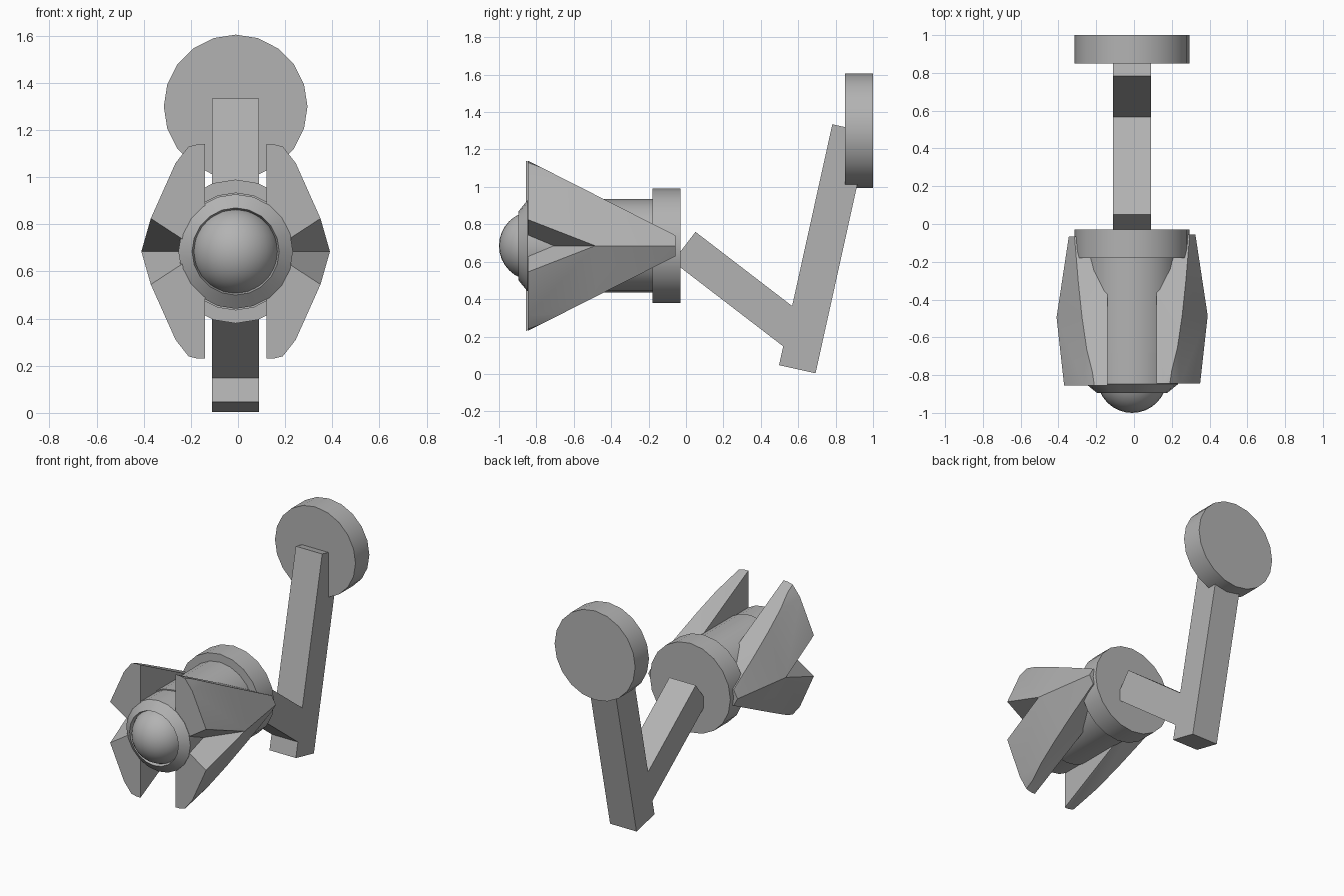
import bpy
import bmesh
import math
from mathutils import Vector

AXIS_X, LAMP_Z, PLATE_Z = -0.01, 0.685, 1.3

cube = bpy.data.objects.get("Cube")
if cube:
    bpy.data.objects.remove(cube, do_unlink=True)

grey = bpy.data.materials.new("plain grey")
grey.use_nodes = True
COLOUR = (0.45, 0.45, 0.45, 1)
grey.diffuse_color = COLOUR
grey.node_tree.nodes["Principled BSDF"].inputs["Base Color"].default_value = COLOUR


def finish(name, bm, smooth=True):
    """Turn a bmesh into a named, coloured object."""
    bmesh.ops.recalc_face_normals(bm, faces=bm.faces)
    mesh = bpy.data.meshes.new(name)
    bm.to_mesh(mesh)
    bm.free()
    mesh.materials.append(grey)
    obj = bpy.data.objects.new(name, mesh)
    bpy.context.collection.objects.link(obj)
    bpy.ops.object.select_all(action='DESELECT')
    obj.select_set(True)
    bpy.context.view_layer.objects.active = obj
    if smooth:
        bpy.ops.object.shade_smooth_by_angle(angle=math.radians(30))
    return obj


def lathe(name, z, profile, sides=20):
    """Spin a (radius, y) profile around a front-to-back axis; ends are capped."""
    bm = bmesh.new()
    rings = []
    for r, y in profile:
        rings.append([bm.verts.new((AXIS_X + r * math.sin(a), y, z + r * math.cos(a)))
                      for a in (2 * math.pi * i / sides for i in range(sides))])
    for a, b in zip(rings, rings[1:]):
        for i in range(sides):
            j = (i + 1) % sides
            bm.faces.new((a[i], a[j], b[j], b[i]))
    bm.faces.new(rings[0])
    bm.faces.new(rings[-1])
    return finish(name, bm)


def bar(name, start, end, width=0.2):
    """Square bar between two (y, z) points."""
    a, b = Vector((AXIS_X, *start)), Vector((AXIS_X, *end))
    bm = bmesh.new()
    bmesh.ops.create_cube(bm, size=1)
    bmesh.ops.scale(bm, verts=bm.verts, vec=(width, width, (b - a).length))
    # turn about x only, so the bar's sides stay upright
    angle = -math.atan2(b.y - a.y, b.z - a.z)
    for v in bm.verts:
        y, z = v.co.y, v.co.z
        v.co.y = y * math.cos(angle) - z * math.sin(angle)
        v.co.z = y * math.sin(angle) + z * math.cos(angle)
    bmesh.ops.translate(bm, verts=bm.verts, vec=(a + b) / 2)
    return finish(name, bm, smooth=False)


def shade_wing(name, side, shift_y):
    """Flaring side wing with a V notch in its front edge."""
    def height(y):
        return 0.455 - 0.4 * (y + 0.85) / 0.79

    bm = bmesh.new()
    # inner edge, curved crest and side ridge of the upper half
    crest = [(0.16, -0.85), (0.21, -0.78), (0.24, -0.66), (0.265, -0.49),
             (0.285, -0.3), (0.305, -0.06)]
    points = [(x, y, height(y)) for x, y in crest]
    points += [(0.13, y, h) for y in (-0.85, -0.06) for h in (0, height(y))]
    points += [(0.2, -0.85, 0.445), (0.255, -0.85, 0.375), (0.36, -0.85, 0.14)]
    points += [(0.335, -0.06, 0), (0.4, -0.49, 0), (0.41, -0.85, 0)]
    for p in points:
        bm.verts.new(p)
    hull = bmesh.ops.convex_hull(bm, input=bm.verts)
    spare = {v for v in hull["geom_interior"] + hull["geom_unused"]
             if isinstance(v, bmesh.types.BMVert)}
    bmesh.ops.delete(bm, geom=list(spare), context='VERTS')
    bmesh.ops.dissolve_limit(bm, angle_limit=0.01, verts=bm.verts, edges=bm.edges)

    # slice away the notch, close the cut and open the mirror plane
    root, tip, edge = (Vector(p) for p in ((0.145, -0.85, 0), (0.4, -0.49, 0),
                                           (0.36, -0.85, 0.14)))
    normal = (tip - root).cross(edge - root)
    if normal.z > 0:
        normal.negate()
    bmesh.ops.bisect_plane(bm, geom=bm.verts[:] + bm.edges[:] + bm.faces[:],
                           plane_co=root, plane_no=normal, clear_outer=True)
    bmesh.ops.holes_fill(bm, edges=[e for e in bm.edges if e.is_boundary])
    floor = [f for f in bm.faces if all(abs(v.co.z) < 0.0005 for v in f.verts)]
    bmesh.ops.delete(bm, geom=floor, context='FACES_ONLY')
    bmesh.ops.mirror(bm, geom=bm.verts[:] + bm.edges[:] + bm.faces[:],
                     axis='Z', merge_dist=0.001)
    for v in bm.verts:
        v.co = (AXIS_X + side * v.co.x, v.co.y + shift_y, v.co.z + LAMP_Z)
    return finish(name, bm)


# Wall plate and the two bars of the bracket
lathe("wall_plate", PLATE_Z, [(0.305, 0.85), (0.305, 1.0)])
bar("upright_bar", (0.595, 0.025), (0.88, 1.313))
bar("lamp_bar", (-0.01, 0.68), (0.60, 0.212))

# Lamp housing
lathe("rear_collar", LAMP_Z, [(0.305, -0.18), (0.305, -0.03)])
lathe("barrel", LAMP_Z, [(0.25, -0.68), (0.25, -0.15)])
lathe("front_rim", LAMP_Z, [(0.17, -0.84), (0.185, -0.895), (0.243, -0.848), (0.243, -0.66)])

# Round bulb
bm = bmesh.new()
bmesh.ops.create_uvsphere(bm, u_segments=32, v_segments=16, radius=0.185)
bmesh.ops.translate(bm, verts=bm.verts, vec=(AXIS_X, -0.815, LAMP_Z))
finish("bulb", bm)

# Side wings
shade_wing("left_wing", 1, 0.005)
shade_wing("right_wing", -1, -0.005)
